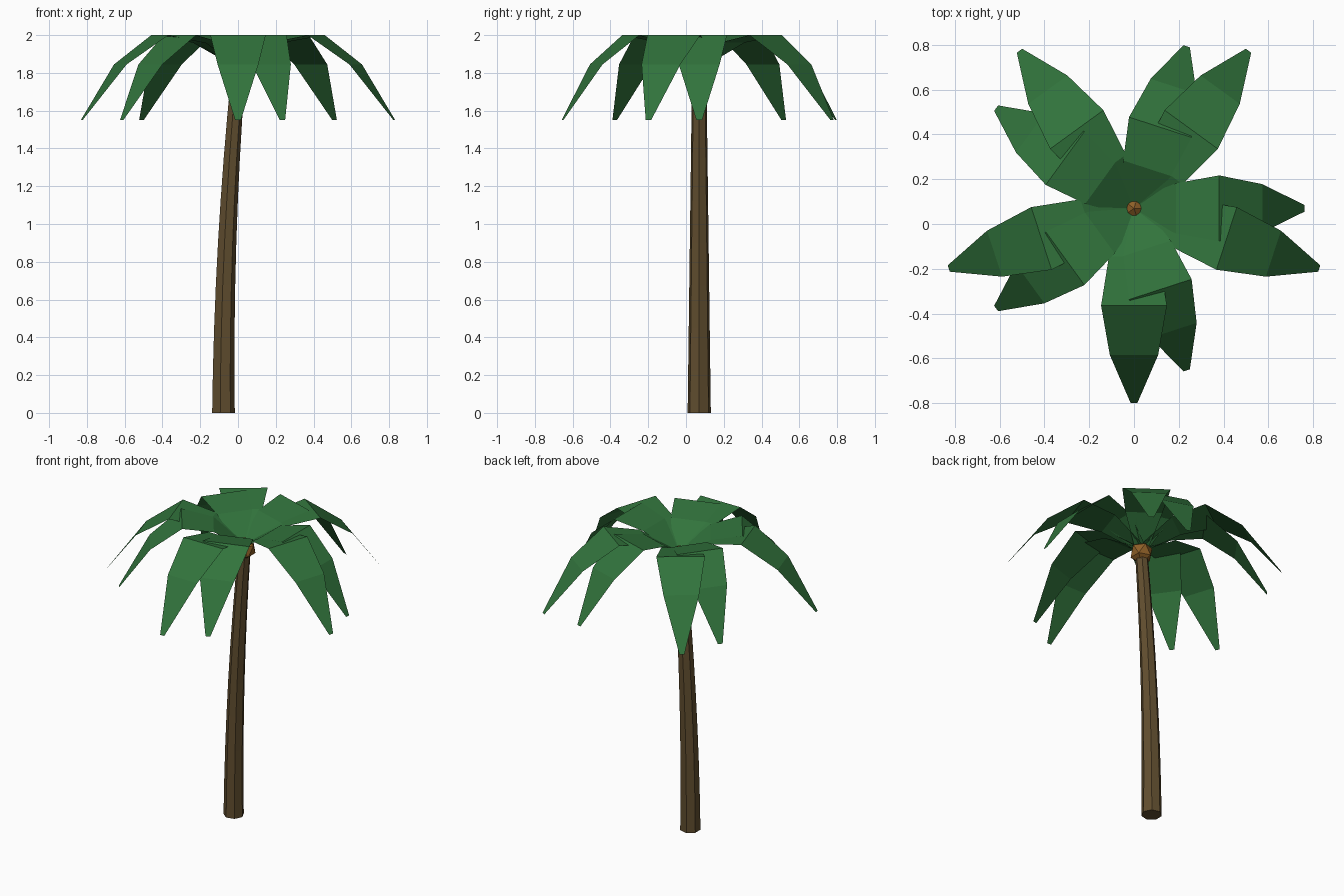
import bpy, bmesh, math
from mathutils import Matrix, Vector

if "Cube" in bpy.data.objects:
    bpy.data.objects.remove(bpy.data.objects["Cube"])

CENTRE = Vector((0.0, 0.07, 0.0))   # axis of the crown


def material(name, rgb):
    m = bpy.data.materials.new(name)
    m.diffuse_color = (*rgb, 1)
    m.use_nodes = True
    m.node_tree.nodes["Principled BSDF"].inputs["Base Color"].default_value = m.diffuse_color
    return m


GREEN = material("leaf green", (0.031, 0.172, 0.045))
BARK = material("bark brown", (0.118, 0.075, 0.028))
NUT = material("nut brown", (0.27, 0.115, 0.02))


def make_object(name, bm, mat):
    me = bpy.data.meshes.new(name)
    bm.to_mesh(me)
    bm.free()
    me.materials.append(mat)
    ob = bpy.data.objects.new(name, me)
    bpy.context.collection.objects.link(ob)
    return ob


# Trunk: seven-sided tapered tube that leans along a gentle curve
SIDES, SEGMENTS, HEIGHT = 7, 8, 1.8
bm = bmesh.new()
rings = []
for i in range(SEGMENTS + 1):
    t = i / SEGMENTS
    radius = 0.063 - 0.024 * t
    cx = -0.08 + 0.08 * t * t
    rings.append([bm.verts.new((cx + radius * math.cos(math.tau * k / SIDES),
                                CENTRE.y + radius * math.sin(math.tau * k / SIDES),
                                HEIGHT * t)) for k in range(SIDES)])
for low, high in zip(rings, rings[1:]):
    for k in range(SIDES):
        n = (k + 1) % SIDES
        bm.faces.new((low[k], low[n], high[n], high[k]))
bm.faces.new(rings[0][::-1])
bm.faces.new(rings[-1])
make_object("trunk", bm, BARK)

# Nut: faceted ball at the top of the trunk
bm = bmesh.new()
bmesh.ops.create_icosphere(bm, subdivisions=1, radius=0.073,
                           matrix=Matrix.Translation(CENTRE + Vector((0, 0, 1.8))))
make_object("nut", bm, NUT)

# Leaves: thin arched blades, (distance out, half width, height)
BLADE = [(0.0, 0.04, 1.83), (0.215, 0.112, 1.96), (0.435, 0.147, 2.0),
         (0.655, 0.108, 1.845), (0.87, 0.015, 1.55)]


def leaf(name, angle, scale):
    bm = bmesh.new()
    rows = [[bm.verts.new((r * scale, side * w, z)) for side in (-1, 1)]
            for r, w, z in BLADE]
    for a, b in zip(rows, rows[1:]):
        bm.faces.new((a[0], b[0], b[1], a[1]))
    bm.transform(Matrix.Translation(CENTRE) @ Matrix.Rotation(math.radians(angle), 4, 'Z'))
    make_object(name, bm, GREEN)


for i in range(5):
    leaf(f"long_leaf_{i + 1}", -90 + 72 * i, 1.0)
    leaf(f"short_leaf_{i + 1}", 72 * i, 0.875)
